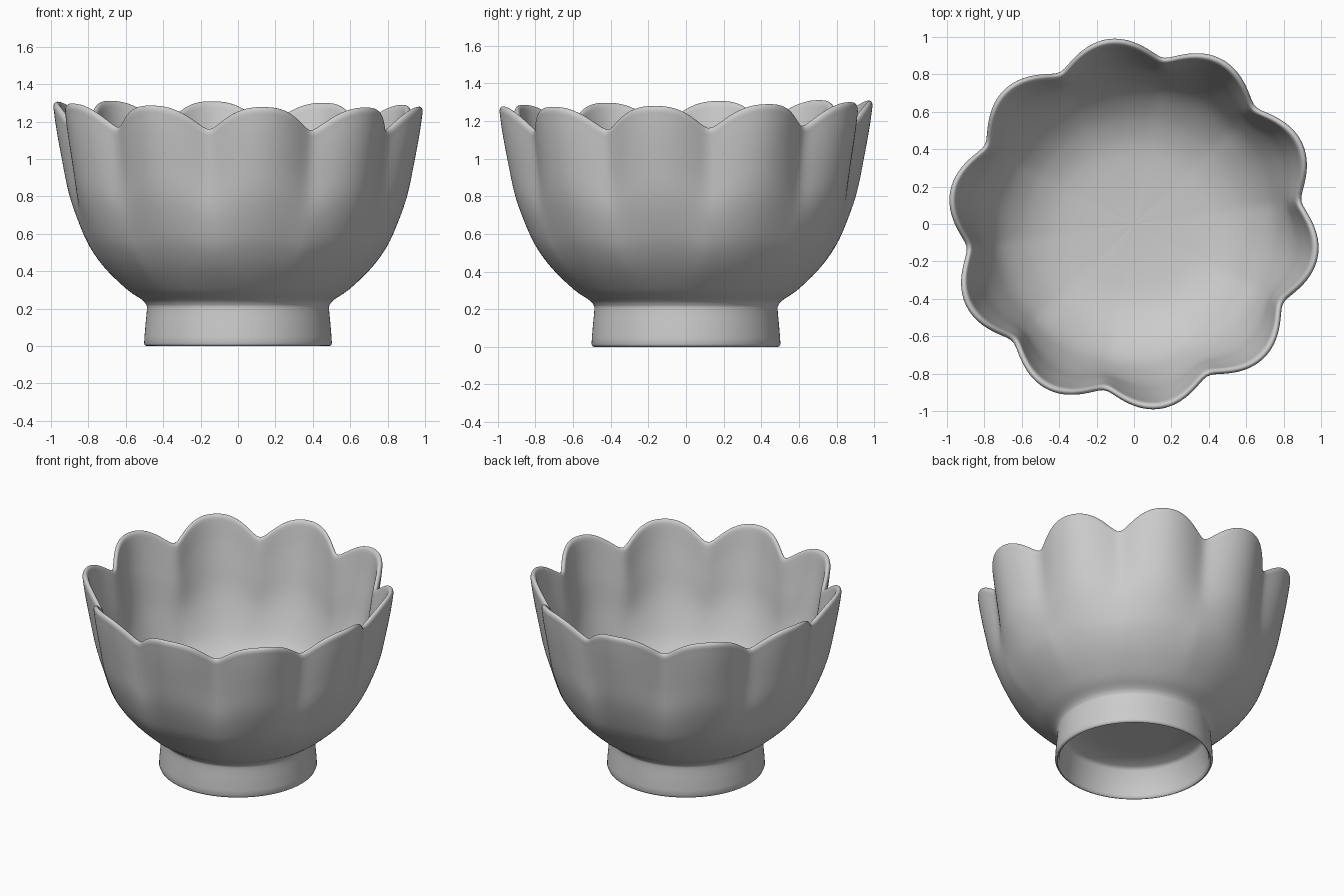
import bpy, bmesh
from math import sin, cos, pi, radians, sqrt

if "Cube" in bpy.data.objects:
    bpy.data.objects.remove(bpy.data.objects["Cube"])

PETALS, PHASE, STEPS = 10, radians(8), 240


def smooth_curve(pts, n=5):
    """Catmull-Rom samples through (r, z) points."""
    p = [pts[0]] + pts + [pts[-1]]
    out = []
    for a, b, c, d in zip(p, p[1:], p[2:], p[3:]):
        for i in range(n):
            t = i / n
            out.append(tuple(0.5 * (2 * b[k] + (c[k] - a[k]) * t
                             + (2 * a[k] - 5 * b[k] + 4 * c[k] - d[k]) * t * t
                             + (3 * b[k] - a[k] - 3 * c[k] + d[k]) * t ** 3)
                             for k in (0, 1)))
    return out + [pts[-1]]


def ramp(x):
    x = min(max(x, 0), 1)
    return x * x * (3 - 2 * x)


def lobe(a, soft):
    """0 in the notch between petals, 1 at the middle of a petal."""
    s = sin(PETALS / 2 * (a - PHASE))
    return (sqrt(s * s + soft * soft) - soft) / (sqrt(1 + soft * soft) - soft)


def warp(r, z, a):
    """Flute the wall and scallop the rim."""
    w = ramp((z - 0.3) / 0.95)
    soft = 0.2 + 0.5 * (1 - w)
    r *= 1 - 0.095 * w * (1 - lobe(a, soft))
    tilt = 0.014 * sin(a) - 0.011 * cos(a)
    z += ramp((z - 0.24) / 1.05) * (tilt - 0.122 * (1 - lobe(a, 0.2)) ** 1.25)
    return r * cos(a), r * sin(a), z


# Profile: recess under the foot, foot ring, outer wall, rounded rim, inner wall
foot = [(0, 0.215), (0.25, 0.215), (0.43, 0.21), (0.455, 0.19), (0.475, 0.02),
        (0.48, 0.006), (0.488, 0), (0.497, 0.003), (0.502, 0.014), (0.5, 0.05)]
outer = [(0.494, 0.12), (0.487, 0.2), (0.493, 0.225), (0.517, 0.25), (0.59, 0.3),
         (0.695, 0.4), (0.775, 0.5), (0.837, 0.61), (0.91, 0.8), (0.954, 1.0),
         (0.982, 1.15), (0.995, 1.24), (0.998, 1.27), (0.993, 1.287), (0.982, 1.293),
         (0.97, 1.287), (0.961, 1.27), (0.953, 1.23), (0.935, 1.13), (0.907, 1.0),
         (0.86, 0.8), (0.785, 0.61), (0.72, 0.5), (0.63, 0.41), (0.53, 0.345),
         (0.4, 0.3), (0.2, 0.28), (0, 0.275)]
profile = foot + smooth_curve(outer, 4)

# Spin the profile into the fluted bowl
bm = bmesh.new()
rings = []
for r, z in profile:
    if r < 1e-6:
        rings.append([bm.verts.new((0, 0, z))] * STEPS)
    else:
        rings.append([bm.verts.new(warp(r, z, 2 * pi * i / STEPS)) for i in range(STEPS)])
for lo, hi in zip(rings, rings[1:]):
    for i in range(STEPS):
        j = (i + 1) % STEPS
        bm.faces.new(list(dict.fromkeys((lo[i], lo[j], hi[j], hi[i]))))
bmesh.ops.recalc_face_normals(bm, faces=bm.faces)

mesh = bpy.data.meshes.new("petal_bowl")
bm.to_mesh(mesh)
bm.free()
bowl = bpy.data.objects.new("petal_bowl", mesh)
bpy.context.collection.objects.link(bowl)
bpy.context.view_layer.objects.active = bowl
bowl.select_set(True)
bpy.ops.object.shade_smooth_by_angle(angle=radians(50))
